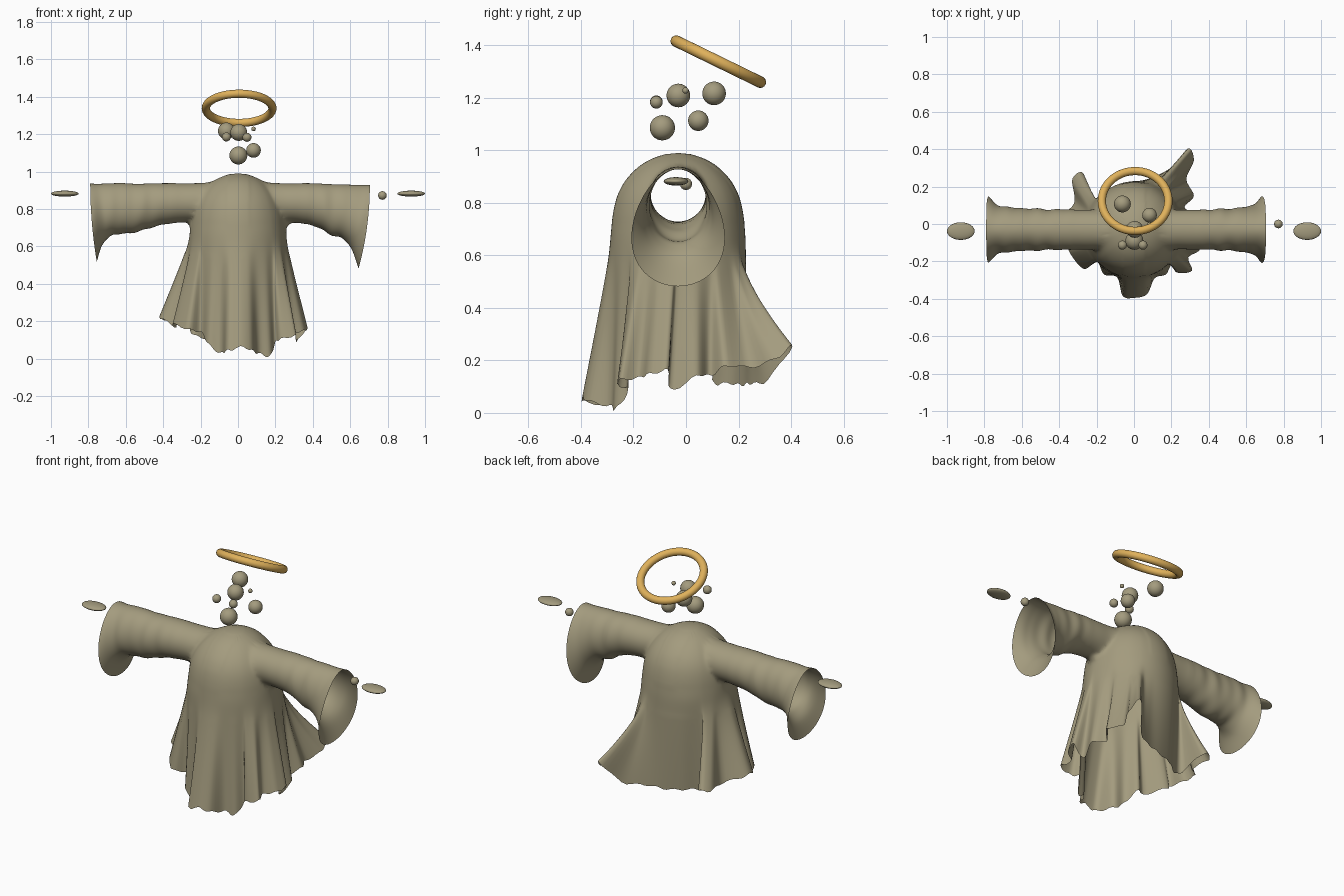
import bpy, bmesh, math
from mathutils import Vector, Matrix

if "Cube" in bpy.data.objects:
    bpy.data.objects.remove(bpy.data.objects["Cube"])


def material(name, rgb):
    m = bpy.data.materials.new(name)
    m.diffuse_color = (*rgb, 1)
    m.use_nodes = True
    m.node_tree.nodes["Principled BSDF"].inputs["Base Color"].default_value = m.diffuse_color
    return m


CLOTH = material("drab cloth", (0.37, 0.33, 0.21))
GOLD = material("gold", (0.74, 0.44, 0.105))


def spline(pts, steps, closed=False):
    """Smooth curve through tuples of any length."""
    n, out = len(pts), []
    at = lambda i: Vector(pts[i % n] if closed else pts[max(0, min(n - 1, i))])
    for i in range(n if closed else n - 1):
        a, b, c, d = (at(i + j) for j in (-1, 0, 1, 2))
        for s in range(steps):
            t = s / steps
            out.append(0.5 * (2 * b + (c - a) * t + (2 * a - 5 * b + 4 * c - d) * t * t
                              + (3 * b - a - 3 * c + d) * t ** 3))
    if not closed:
        out.append(at(n - 1))
    return out


def loft(bm, rings, start=None, end=None):
    """Skin closed rings; start and end are (centre, material index) caps."""
    vr = [[bm.verts.new(p) for p in ring] for ring in rings]
    n = len(vr[0])
    for a, b in zip(vr, vr[1:]):
        for i in range(n):
            bm.faces.new((a[i], a[(i + 1) % n], b[(i + 1) % n], b[i]))
    for ring, cap in ((vr[0], start), (vr[-1], end)):
        if cap:
            c = bm.verts.new(cap[0])
            for i in range(n):
                bm.faces.new((ring[i], ring[(i + 1) % n], c)).material_index = cap[1]
    bmesh.ops.recalc_face_normals(bm, faces=bm.faces)


def soften(bm, test, times):
    verts = [v for v in bm.verts if test(v.co)]
    for _ in range(times):
        bmesh.ops.smooth_vert(bm, verts=verts, factor=.5,
                              use_axis_x=True, use_axis_y=True, use_axis_z=True)


def to_object(name, bm, mats):
    me = bpy.data.meshes.new(name)
    bm.to_mesh(me)
    bm.free()
    for m in mats:
        me.materials.append(m)
    me.shade_smooth()
    ob = bpy.data.objects.new(name, me)
    bpy.context.collection.objects.link(ob)
    return ob


# Hem of the robe, counter-clockwise from the front
CY, WAIST = -0.03, 0.66
HEM = [(0, -.395, .06), (.07, -.375, .045), (.11, -.29, .03), (.17, -.27, .01),
       (.20, -.22, .09), (.23, -.26, .10), (.31, -.25, .13), (.29, -.18, .13),
       (.35, -.14, .15), (.37, -.07, .16), (.31, -.06, .09), (.33, .04, .14),
       (.27, .09, .14), (.32, .15, .18), (.28, .24, .17), (.32, .34, .21),
       (.29, .405, .25), (.21, .31, .13), (.10, .25, .11), (0, .22, .11),
       (-.10, .18, .11), (-.18, .12, .11), (-.25, .11, .14), (-.27, .27, .19),
       (-.33, .24, .19), (-.32, .11, .18), (-.41, .03, .22), (-.41, -.05, .21),
       (-.33, -.09, .17), (-.35, -.14, .18), (-.27, -.24, .16), (-.20, -.20, .14),
       (-.16, -.27, .08), (-.09, -.285, .03), (-.06, -.385, .04)]
STEPS, P = 5, len(HEM)
hem = spline(HEM, STEPS, True)
N = len(hem)
for i, p in enumerate(hem):                      # ragged edge
    p.z = max(0, p.z + .006 * math.sin(i * 1.3) + .004 * math.sin(i * .57))

# Angle on the shoulders above every hem point
true = sorted(math.atan2(x, -(y - CY)) % math.tau for x, y, z in HEM)
ctrl = [(a * 1.3 + .7 * i * math.tau / P) / 2 for i, a in enumerate(true)]
ctrl.append(ctrl[0] + math.tau)
angles = []
for i in range(N):
    j, f = i // STEPS, (i % STEPS) / STEPS
    angles.append(ctrl[j] * (1 - f) + ctrl[j + 1] * f)


def circle(r, z):
    return [Vector((r * math.sin(a), CY - r * math.cos(a), z)) for a in angles]


# Dome of the shoulders, closed at the waist for joining
profile = spline([(.05, .985), (.10, .968), (.15, .938), (.197, .89), (.226, .84),
                  (.242, .79), (.252, .73), (.259, WAIST)], 4)
bm = bmesh.new()
loft(bm, [circle(r, z) for r, z in profile], ((0, CY, .99), 0), ((0, CY, WAIST), 1))
body = to_object("robe", bm, [CLOTH, GOLD])

# Sleeves: x, top, bottom, half width, lean of the hanging edge, egg shape
right = [(.15, .940, .73, .107, 0, 0), (.28, .938, .728, .107, 0, 0),
         (.40, .937, .712, .107, 0, 0), (.50, .932, .665, .112, .01, .03),
         (.58, .930, .640, .118, .02, .06), (.65, .928, .580, .132, .04, .12),
         (.705, .928, .482, .175, .06, .18)]
left = [(-.79, .936, .515, .172, -.035, .18), (-.75, .934, .61, .140, -.025, .14),
        (-.70, .936, .652, .122, -.015, .08), (-.62, .938, .668, .116, 0, .05),
        (-.54, .934, .676, .112, 0, .03), (-.44, .937, .708, .108, 0, 0),
        (-.30, .938, .728, .107, 0, 0), (-.15, .940, .73, .107, 0, 0)]
rings = []
for x, top, bot, w, lean, egg in spline(left + right, 7):
    ring = []
    wob = .002 * math.sin(x * 45) + .002 * math.sin(x * 71)
    for i in range(72):
        a = math.tau * i / 72
        d = (1 - math.sin(a)) / 2
        y = CY + (w + wob) * math.cos(a) * (1 - egg * math.sin(a))
        ring.append((x - lean * d * d, y, top + (bot - top) * d + wob * d))
    rings.append(ring)
mid = lambda ring: sum((Vector(p) for p in ring), Vector()) / len(ring)
bm = bmesh.new()
loft(bm, rings, (mid(rings[0]), 1), (mid(rings[-1]), 1))
sleeves = to_object("sleeve_helper", bm, [CLOTH, GOLD])
sleeves.hide_render = True

# Join sleeves to shoulders and open the cuffs and waist
mod = body.modifiers.new("join", 'BOOLEAN')
mod.operation, mod.solver, mod.object = 'UNION', 'EXACT', sleeves
bpy.context.view_layer.update()
joined = bpy.data.meshes.new_from_object(
    body.evaluated_get(bpy.context.evaluated_depsgraph_get()))
bm = bmesh.new()
bm.from_mesh(joined)
bmesh.ops.delete(bm, geom=[f for f in bm.faces if f.material_index == 1], context='FACES')

# Soften the armpit and shoulder seams
soften(bm, lambda c: .06 < abs(c.x) < .34 and c.z > WAIST + .015, 18)

# Folded skirt from waist to hem, flaring late at the back
waist = circle(.259, WAIST)
skirt = []
for j in range(31):
    k = j / 30
    ring = []
    for w, h in zip(waist, hem):
        f = (1.12 * k * k / (k + .12)) ** (1 + 1.0 * max(0, h.y))
        ring.append(Vector((w.x + (h.x - w.x) * f, w.y + (h.y - w.y) * f,
                            w.z + (h.z - w.z) * k)))
    skirt.append(ring)
loft(bm, skirt)
bmesh.ops.remove_doubles(bm, verts=bm.verts, dist=.0005)
bmesh.ops.recalc_face_normals(bm, faces=bm.faces)

# Blend the waist so the folds run up into the shoulders
soften(bm, lambda c: abs(c.x) < .33 and WAIST - .1 < c.z < WAIST + .07, 12)
bpy.data.objects.remove(body)
bpy.data.objects.remove(sleeves)
to_object("robe", bm, [CLOTH])


def ball(name, pos, size):
    bm = bmesh.new()
    bmesh.ops.create_uvsphere(bm, u_segments=32, v_segments=16, radius=1,
                              matrix=Matrix.Translation(pos) @ Matrix.Diagonal((*size, 1)))
    to_object(name, bm, [CLOTH])


# Flat hands and floating beads
for side, s in (("left", -1), ("right", 1)):
    ball(side + "_hand", (s * .926, -.038, .882), (.074, .047, .016))
BEADS = [(.002, -.09, 1.086, .048), (.083, .047, 1.113, .039), (-.062, .107, 1.217, .045),
         (.004, -.029, 1.209, .045), (.048, -.113, 1.183, .024), (-.062, -.113, 1.185, .024),
         (.083, -.002, 1.228, .012), (.772, 0, .872, .023)]
for i, (x, y, z, r) in enumerate(BEADS):
    ball(f"bead_{i + 1}", (x, y, z), (r, r, r))

# Tilted halo ring
tilt = Matrix.Translation((.006, .123, 1.338)) @ Matrix.Rotation(math.radians(-26), 4, 'X')
bm = bmesh.new()
rings = []
for i in range(65):
    a = math.tau * i / 64
    rings.append([tilt @ Vector(((.178 + .022 * math.cos(b)) * math.cos(a),
                                 (.178 + .022 * math.cos(b)) * math.sin(a),
                                 .022 * math.sin(b)))
                  for b in (math.tau * j / 20 for j in range(20))])
loft(bm, rings)
bmesh.ops.remove_doubles(bm, verts=bm.verts, dist=.0005)
to_object("halo", bm, [GOLD])
